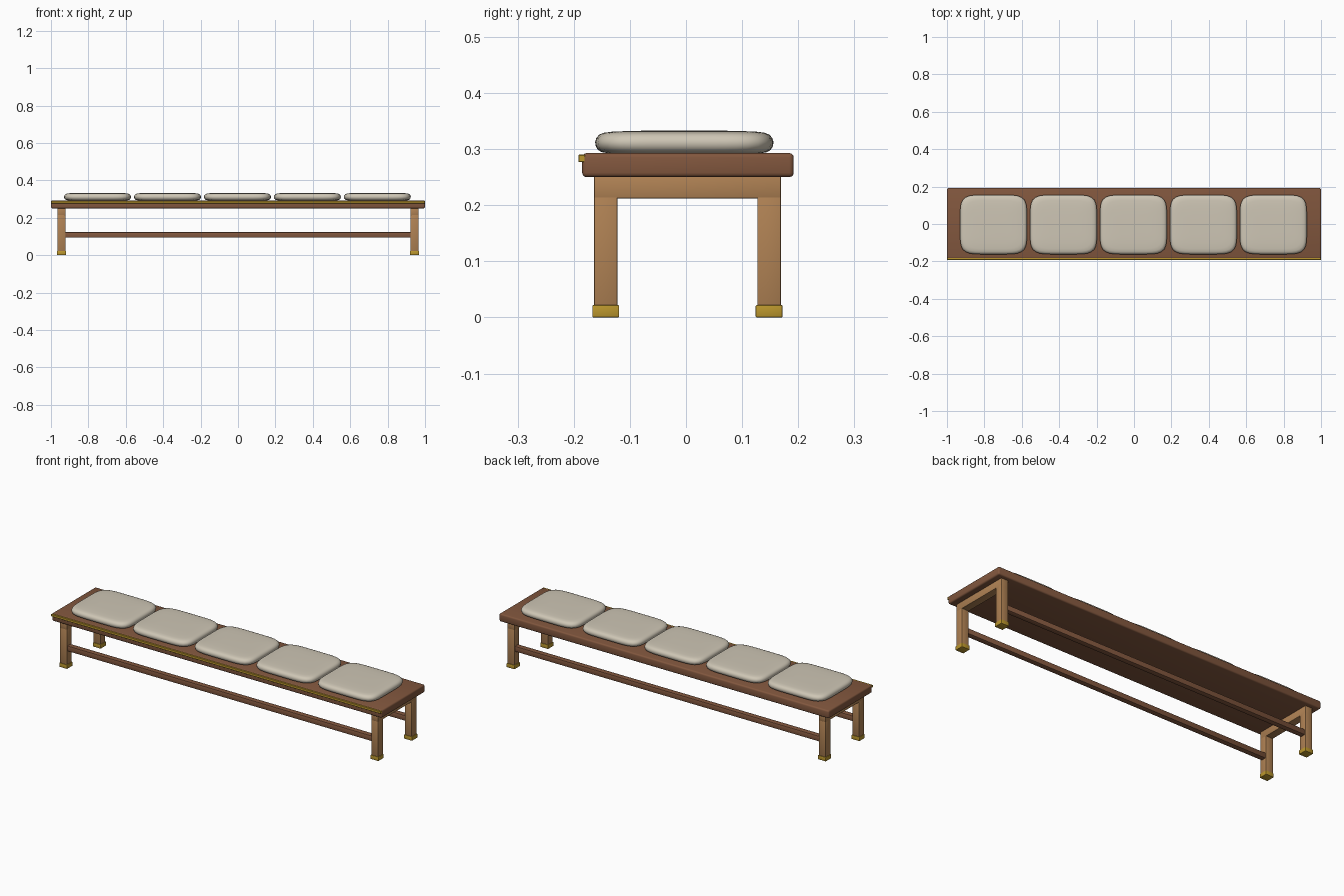
import bpy, bmesh, math

if "Cube" in bpy.data.objects:
    bpy.data.objects.remove(bpy.data.objects["Cube"])


def material(name, srgb):
    m = bpy.data.materials.new(name)
    lin = [((c / 255 + 0.055) / 1.055) ** 2.4 for c in srgb]
    m.diffuse_color = (*lin, 1)
    m.use_nodes = True
    m.node_tree.nodes["Principled BSDF"].inputs["Base Color"].default_value = m.diffuse_color
    return m


WALNUT = material("walnut_brown", (130, 87, 62))
OAK = material("light_oak", (176, 130, 84))
BRASS = material("brass", (186, 150, 45))
LINEN = material("cream_linen", (206, 198, 181))


def finish(name, bm, mat):
    bmesh.ops.recalc_face_normals(bm, faces=bm.faces)
    me = bpy.data.meshes.new(name)
    bm.to_mesh(me)
    bm.free()
    me.materials.append(mat)
    ob = bpy.data.objects.new(name, me)
    bpy.context.collection.objects.link(ob)
    bpy.ops.object.select_all(action='DESELECT')
    ob.select_set(True)
    bpy.context.view_layer.objects.active = ob
    bpy.ops.object.shade_smooth_by_angle(angle=math.radians(35))
    return ob


def box(name, x, y, z, mat, bevel=0.002, segments=2):
    """Bevelled box from (min, max) ranges."""
    bm = bmesh.new()
    bmesh.ops.create_cube(bm, size=1)
    for v in bm.verts:
        v.co = [(a + b) / 2 + c * (b - a) for (a, b), c in zip((x, y, z), v.co)]
    bmesh.ops.bevel(bm, geom=bm.edges[:], offset=bevel, segments=segments,
                    profile=0.5, affect='EDGES')
    return finish(name, bm, mat)


def cushion(name, cx, cy, hx, hy, z0, steps=64):
    """Soft pad: rounded-square rings stacked from underside to crown."""
    # inset from the outer edge, height above the seat
    profile = [(0.024, 0.0), (0.012, 0.002), (0.005, 0.006), (0.001, 0.013),
               (0.0, 0.02), (0.002, 0.027), (0.007, 0.033), (0.015, 0.0365),
               (0.03, 0.0385), (0.06, 0.0398), (0.1, 0.0405)]
    bm = bmesh.new()
    rings = []
    for inset, h in profile:
        ring = []
        for i in range(steps):
            t = 2 * math.pi * (i + 0.5) / steps
            c, s = math.cos(t), math.sin(t)
            r = (abs(c) ** 5.5 + abs(s) ** 5.5) ** (-1 / 5.5)
            ring.append(bm.verts.new((cx + (hx - inset) * c * r,
                                      cy + (hy - inset) * s * r, z0 + h)))
        rings.append(ring)
    for a, b in zip(rings, rings[1:]):
        for i in range(steps):
            j = (i + 1) % steps
            bm.faces.new((a[i], a[j], b[j], b[i]))
    bm.faces.new(rings[0])
    bm.faces.new(rings[-1])
    return finish(name, bm, LINEN)


# Seat plank and brass strip along its front edge
box("seat", (-1, 1), (-0.185, 0.192), (0.25, 0.293), WALNUT, 0.008, 3)
box("front_trim", (-0.999, 0.999), (-0.192, -0.18), (0.277, 0.29), BRASS, 0.001, 1)

# End frames: legs, brass feet and a cross rail on top
LEG_Y = {"front": (-0.164, -0.122), "back": (0.127, 0.169)}
for side, s in (("left", -1), ("right", 1)):
    def span(a, b):
        return tuple(sorted((s * a, s * b)))
    for end, (y0, y1) in LEG_Y.items():
        box(f"{end}_{side}_leg", span(0.923, 0.965), (y0, y1), (0.015, 0.215), OAK)
        box(f"{end}_{side}_foot", span(0.92, 0.968), (y0 - 0.003, y1 + 0.003),
            (0, 0.022), BRASS)
    box(f"{side}_cross_rail", span(0.923, 0.965), (-0.164, 0.169), (0.212, 0.252), OAK)

# Long stretchers between the end frames
for end, (y0, y1) in LEG_Y.items():
    yc = (y0 + y1) / 2
    box(f"{end}_stretcher", (-0.93, 0.93), (yc - 0.015, yc + 0.015),
        (0.093, 0.123), WALNUT, 0.004)

# Row of five cushions
for i in range(5):
    cushion(f"cushion_{i + 1}", -0.003 + (i - 2) * 0.374, -0.003, 0.179, 0.159, 0.2925)
